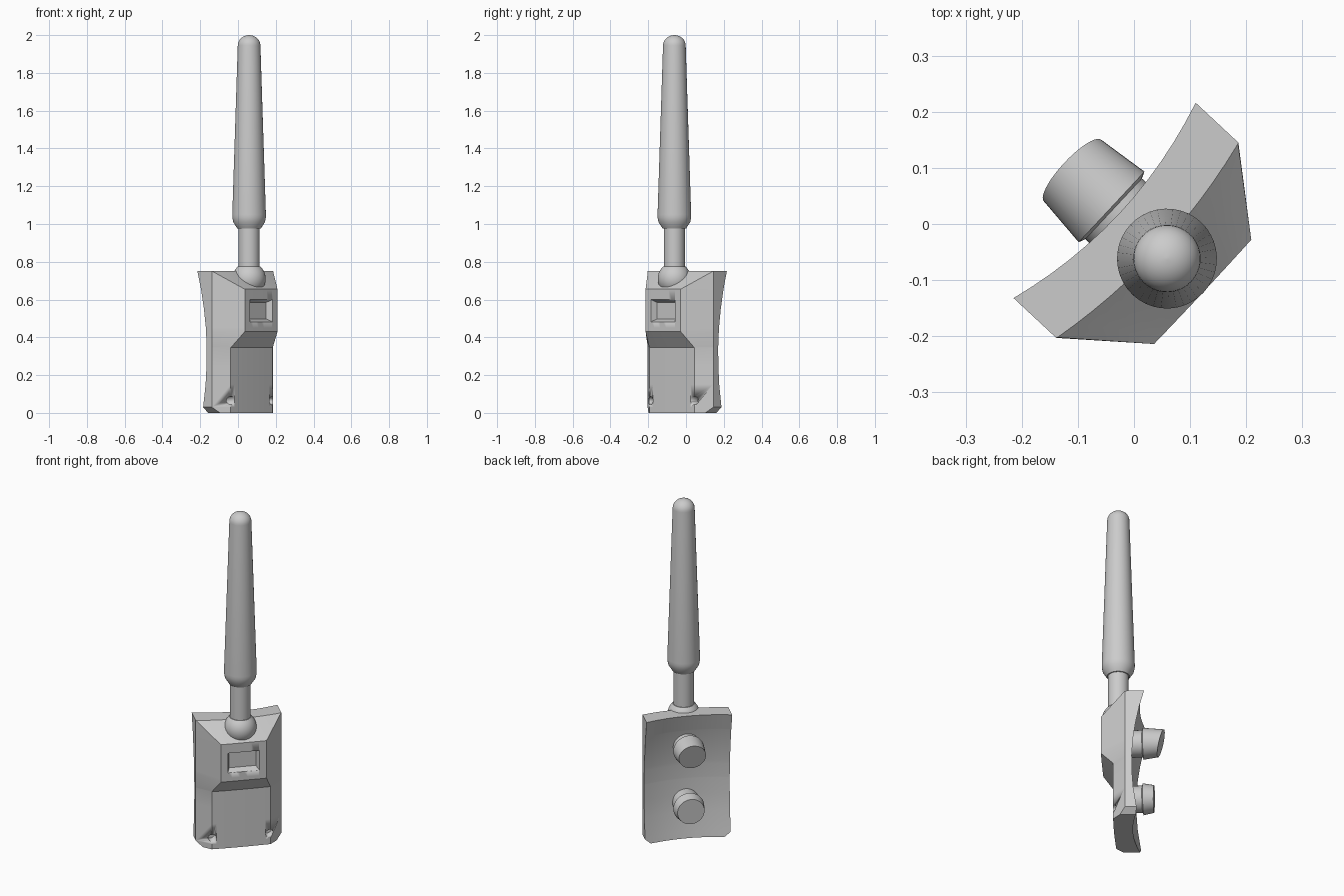
import bpy, bmesh, math
from mathutils import Matrix

cube = bpy.data.objects.get("Cube")
if cube:
    bpy.data.objects.remove(cube)

# Local frame: X across the case, -Y out of its front; then turned into place
PLACE = Matrix.Rotation(math.radians(47), 4, 'Z') @ Matrix.Translation((-0.005, 0, 0))

grey = bpy.data.materials.new("plain grey")
grey.use_nodes = True
colour = (0.6, 0.6, 0.6, 1)
grey.diffuse_color = colour
grey.node_tree.nodes["Principled BSDF"].inputs["Base Color"].default_value = colour


def finish(name, bm, matrix=Matrix(), angle=30):
    bmesh.ops.recalc_face_normals(bm, faces=bm.faces)
    mesh = bpy.data.meshes.new(name)
    bm.to_mesh(mesh)
    bm.free()
    ob = bpy.data.objects.new(name, mesh)
    bpy.context.collection.objects.link(ob)
    ob.data.materials.append(grey)
    ob.matrix_world = PLACE @ matrix
    bpy.ops.object.select_all(action='DESELECT')
    ob.select_set(True)
    bpy.context.view_layer.objects.active = ob
    bpy.ops.object.shade_smooth_by_angle(angle=math.radians(angle))
    return ob


def skin(rings):
    """Bridge closed rings of points and cap both ends."""
    bm = bmesh.new()
    rows = [[bm.verts.new(p) for p in ring] for ring in rings]
    n = len(rows[0])
    for a, b in zip(rows, rows[1:]):
        for i in range(n):
            j = (i + 1) % n
            bm.faces.new((a[i], a[j], b[j], b[i]))
    bm.faces.new(rows[0])
    bm.faces.new(rows[-1])
    return bm


def lathe(profile, sides=40):
    turns = [2 * math.pi * i / sides for i in range(sides)]
    return skin([[(r * math.cos(t), r * math.sin(t), z) for t in turns] for r, z in profile])


def lerp(table, z):
    """Read a table of (z, values...) rows at height z."""
    for a, b in zip(table, table[1:]):
        if z <= b[0]:
            f = (z - a[0]) / (b[0] - a[0])
            return [p + (q - p) * f for p, q in zip(a[1:], b[1:])]


# Case: height, half width, side depth, front half width, front depth, front bow
FRONT = [
    (0, .205, .066, .163, .104, .003),
    (.03, .238, .037, .163, .104, .003),
    (.345, .238, .037, .163, .104, .003),
    (.43, .238, .037, .127, .172, .001),
    (.655, .238, .037, .127, .172, .001),
    (.75, .238, .037, .236, .038, .025),
]
BACK = [(0, -.03), (.15, -.008), (.25, -.001), (.35, 0), (.45, -.006),
        (.55, -.02), (.65, -.04), (.75, -.067)]
STEPS = 12


def case_ring(z):
    half, side, inner, depth, bow = lerp(FRONT, z)
    back = lerp(BACK, z)[0]
    ts = [2 * i / STEPS - 1 for i in range(STEPS + 1)]
    ring = [(-half, -side, z)]
    ring += [(inner * t, -depth - bow * (1 - t * t), z) for t in ts]
    ring += [(half, -side, z)]
    ring += [(-half * t, -back - .035 * (1 - (half * t / .238) ** 2), z) for t in ts]
    return ring


levels = sorted({row[0] for row in FRONT} | {row[0] for row in BACK} | {.7})
case = finish("case", skin([case_ring(z) for z in levels]), angle=20)

# Cutters for the front window recess and the two lower screw holes
recess = []
for y, w, h in ((-.14, .074, .044), (-.1735, .088, .059), (-.2, .098, .069)):
    recess.append([(sx * w, y, .541 + sz * h)
                   for sx, sz in ((-1, -1), (1, -1), (1, 1), (-1, 1))])
cutters = [finish("window_cutter", skin(recess))]
for side in (-1, 1):
    turned = Matrix.Translation((side * .158, -.05, .065)) @ Matrix.Rotation(math.pi / 2, 4, 'X')
    cutters.append(finish("hole_cutter", lathe([(.022, 0), (.022, .1)], 20), turned))
bpy.context.view_layer.objects.active = case
for cutter in cutters:
    mod = case.modifiers.new("cut", 'BOOLEAN')
    mod.operation = 'DIFFERENCE'
    mod.object = cutter
    bpy.ops.object.modifier_apply(modifier=mod.name)
    bpy.data.objects.remove(cutter)

# Antenna: pivot ball, stem and tapered sleeve, on one upright axis
AXIS = Matrix.Translation((0, -.085, 0))
ball = []
for i in range(15):
    a = math.radians(-88 + i * (135.5 / 14))
    ball.append((.088 * math.cos(a), .71 + .088 * math.sin(a)))
finish("pivot_ball", lathe(ball), AXIS)
finish("antenna_stem", lathe([(.056, .72), (.056, 1.0)]), AXIS)
sleeve = [(.062, .975), (.068, .985), (.084, 1.01), (.089, 1.035), (.089, 1.05)]
for i in range(9):
    a = math.radians(i * 11)
    sleeve.append((.06 * math.cos(a), 1.945 + .055 * math.sin(a)))
sleeve.append((.001, 2.0))
finish("antenna_sleeve", lathe(sleeve), AXIS, 35)

# Rear knobs: a neck and a wider tapered head whose end is slanted
for name, z, end, slant in (("upper_knob", .555, .145, .27), ("lower_knob", .21, .108, .03)):
    bm = lathe([(.074, -.045), (.074, .045), (.086, .05), (.075, end)])
    for v in bm.verts:
        if v.co.z > .07:
            v.co.z -= slant * v.co.y
    turned = Matrix.Translation((0, 0, z)) @ Matrix.Rotation(-math.pi / 2, 4, 'X')
    finish(name, bm, turned)
